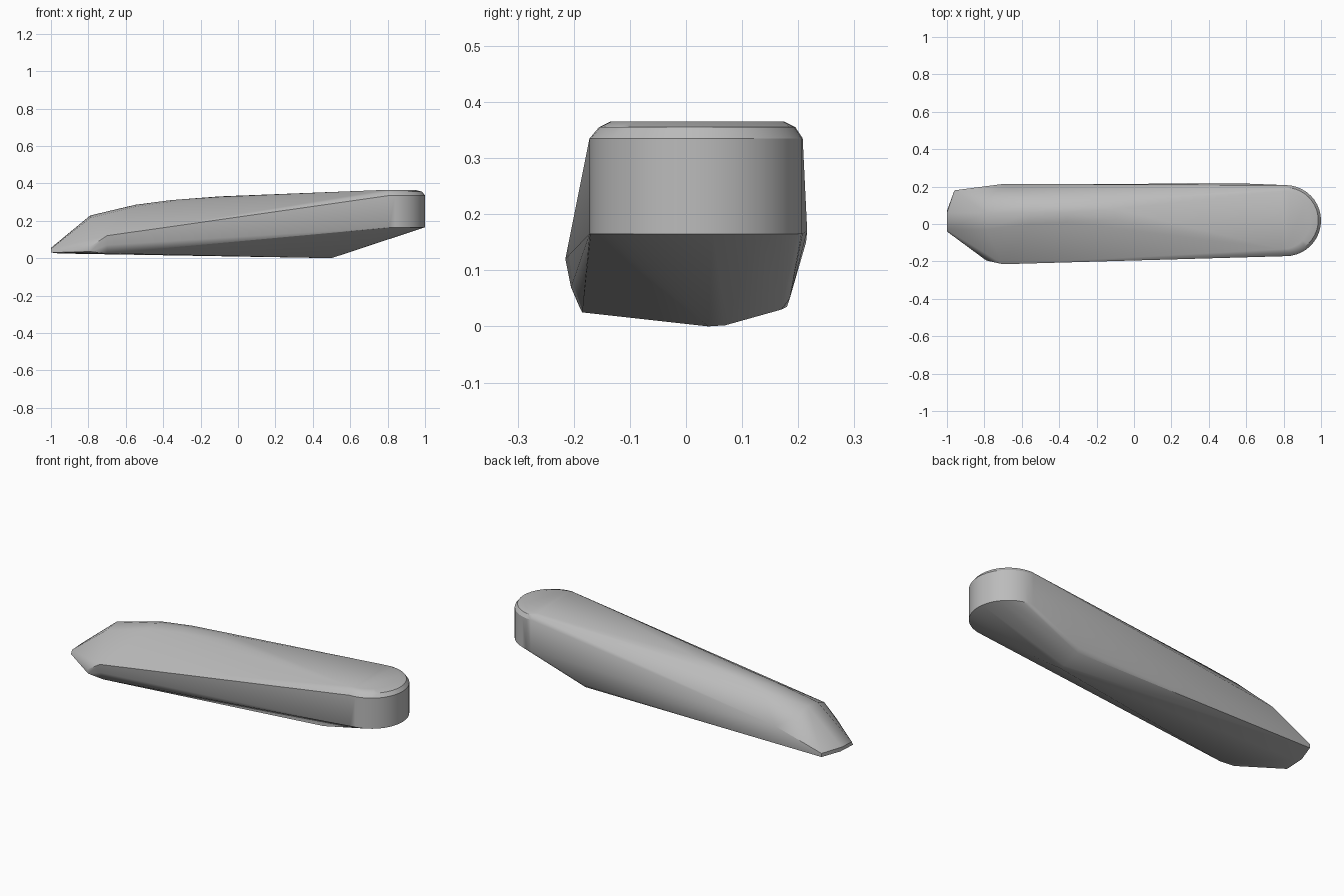
import bpy, bmesh, math

cube = bpy.data.objects.get("Cube")
if cube:
    bpy.data.objects.remove(cube, do_unlink=True)

grey = bpy.data.materials.new("plain grey")
colour = (0.5, 0.5, 0.5, 1)
grey.diffuse_color = colour
grey.use_nodes = True
grey.node_tree.nodes["Principled BSDF"].inputs["Base Color"].default_value = colour


def arc(centre_x, centre_y, radius, z, steps=20):
    """Half circle in plan, bulging towards +x."""
    angles = [math.pi * (i / steps - 0.5) for i in range(steps + 1)]
    return [(centre_x + radius * math.cos(a), centre_y + radius * math.sin(a), z)
            for a in angles]


# Rounded end: upright wall, softened rim and flat top
points = arc(0.81, 0.018, 0.19, 0.165) + arc(0.81, 0.018, 0.19, 0.335)
points += arc(0.81, 0.02, 0.175, 0.355) + arc(0.79, 0.02, 0.155, 0.365)

# Pointed end: (y, z) outlines at stations along the body
stations = {
    -1.0: [(-0.04, 0.03), (-0.03, 0.05), (0.06, 0.055), (0.07, 0.035)],
    -0.96: [(0.18, 0.035), (0.18, 0.055), (0.06, 0.025)],
    -0.79: [(-0.19, 0.035), (-0.195, 0.06), (-0.03, 0.215), (0.06, 0.228), (0.13, 0.2)],
    -0.7: [(-0.185, 0.025), (-0.205, 0.07), (-0.215, 0.12), (0.2, 0.1), (0.214, 0.15)],
    -0.55: [(0.0, 0.275), (0.06, 0.285), (0.12, 0.27)],
    -0.36: [(0.01, 0.302), (0.06, 0.31), (0.11, 0.302)],
    -0.1: [(0.02, 0.328), (0.08, 0.33)],
    # Keel and rear flank
    0.5: [(0.04, 0.0), (0.07, 0.002), (0.17, 0.03), (0.185, 0.05)],
    0.6: [(0.216, 0.17), (0.21, 0.28)],
}
points += [(x, y, z) for x, outline in stations.items() for y, z in outline]

# Wrap the outlines in one taut skin
bm = bmesh.new()
verts = [bm.verts.new(p) for p in points]
result = bmesh.ops.convex_hull(bm, input=verts)
loose = [v for v in bm.verts if not v.link_faces]
bmesh.ops.delete(bm, geom=loose, context='VERTS')
bmesh.ops.dissolve_limit(bm, angle_limit=math.radians(1),
                         verts=bm.verts[:], edges=bm.edges[:])
bmesh.ops.recalc_face_normals(bm, faces=bm.faces[:])

mesh = bpy.data.meshes.new("body")
bm.to_mesh(mesh)
bm.free()
mesh.materials.append(grey)
body = bpy.data.objects.new("body", mesh)
bpy.context.collection.objects.link(body)

# Smooth skin with crisp edges at the rim and the tip
bpy.ops.object.select_all(action='DESELECT')
body.select_set(True)
bpy.context.view_layer.objects.active = body
bpy.ops.object.shade_smooth_by_angle(angle=math.radians(32))
